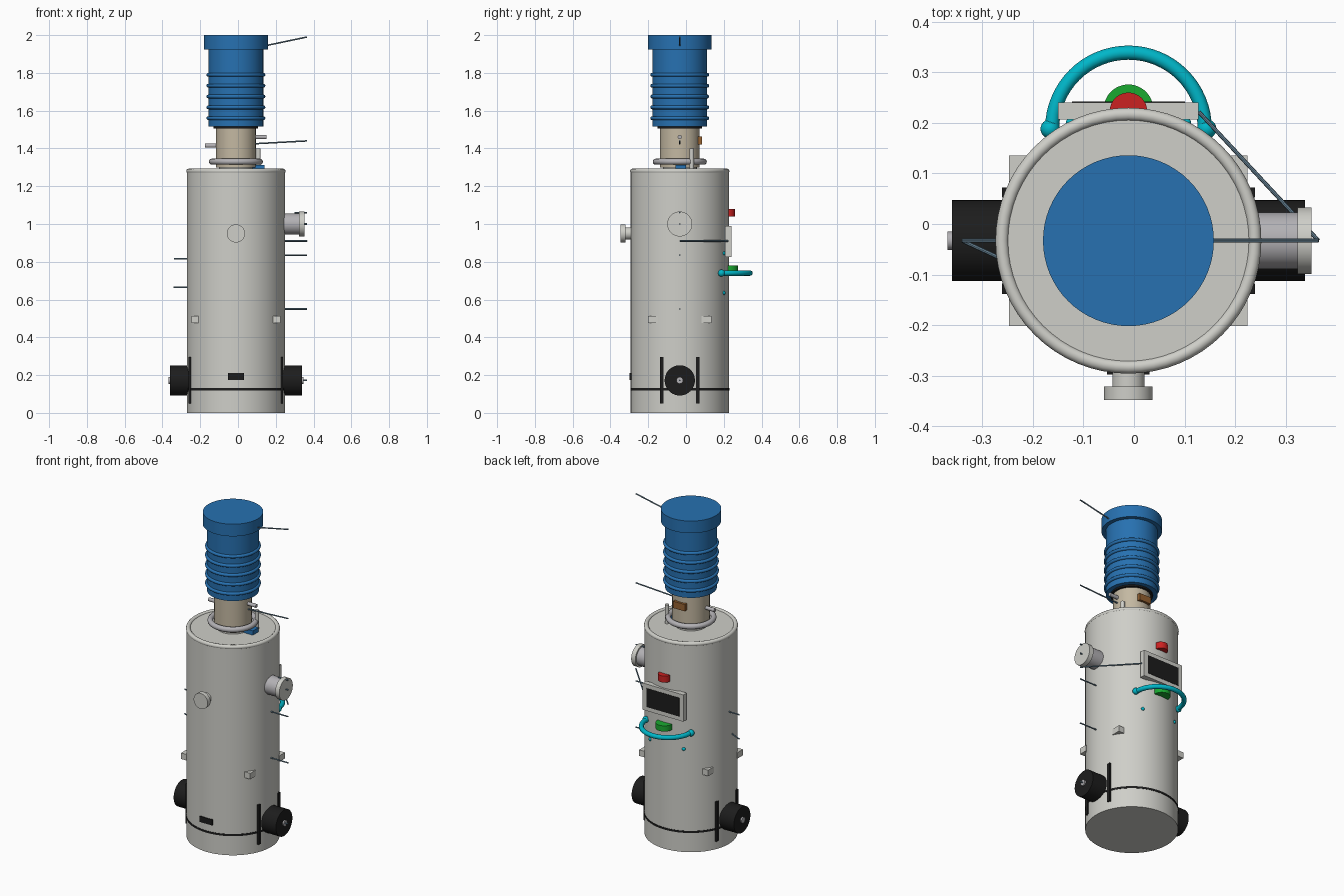
import bpy
from math import pi, sin, cos, radians
from mathutils import Vector

if "Cube" in bpy.data.objects:
    bpy.data.objects.remove(bpy.data.objects["Cube"])

CX, CY = -0.011, -0.033  # axis of the column


def mat(name, r, g, b):
    m = bpy.data.materials.new(name)
    m.diffuse_color = (r, g, b, 1)
    m.use_nodes = True
    m.node_tree.nodes["Principled BSDF"].inputs["Base Color"].default_value = m.diffuse_color
    return m


SHELL = mat("shell", 0.62, 0.62, 0.58)
BLUE = mat("blue", 0.02, 0.165, 0.44)
BEIGE = mat("beige", 0.55, 0.48, 0.36)
BLACK = mat("black", 0.012, 0.012, 0.012)
CYAN = mat("cyan", 0.0, 0.47, 0.58)
RED = mat("red", 0.6, 0.015, 0.015)
GREEN = mat("green", 0.01, 0.4, 0.03)
ORANGE = mat("brown", 0.3, 0.12, 0.03)
METAL = mat("metal", 0.45, 0.44, 0.46)
WIRE = mat("wire", 0.15, 0.25, 0.33)


def finish(name, m, smooth=True):
    o = bpy.context.object
    o.name = name
    if m:
        o.data.materials.append(m)
    if smooth:
        bpy.ops.object.shade_smooth_by_angle(angle=radians(35))
    return o


def rod(name, a, b, r, m, n=48):
    a, b = Vector(a), Vector(b)
    d = b - a
    bpy.ops.mesh.primitive_cylinder_add(vertices=n, radius=r, depth=d.length, location=(a + b) / 2,
                                        rotation=d.to_track_quat('Z', 'Y').to_euler())
    return finish(name, m)


def disc(name, z0, z1, r, m, n=64):
    return rod(name, (CX, CY, z0), (CX, CY, z1), r, m, n)


def ring(name, z, R, r, m):
    bpy.ops.mesh.primitive_torus_add(major_segments=64, minor_segments=12, major_radius=R,
                                     minor_radius=r, location=(CX, CY, z))
    return finish(name, m)


def box(name, x, y, z, m):
    bpy.ops.mesh.primitive_cube_add(size=1, location=[(p[0] + p[1]) / 2 for p in (x, y, z)])
    o = bpy.context.object
    o.scale = [p[1] - p[0] for p in (x, y, z)]
    return finish(name, m, False)


def ball(name, loc, r, m):
    bpy.ops.mesh.primitive_uv_sphere_add(segments=24, ring_count=12, radius=r, location=loc)
    return finish(name, m)


# main body with rounded rim and lower band
disc("body", 0, 1.285, 0.26, SHELL, 96)
ring("body_rim", 1.28, 0.25, 0.013, SHELL)
disc("lower_band", 0.119, 0.131, 0.262, BLACK, 96)

# neck and collar
disc("neck_base", 1.28, 1.31, 0.09, SHELL)
disc("neck", 1.3, 1.515, 0.105, BEIGE)
ring("neck_collar", 1.33, 0.127, 0.016, METAL)
rod("neck_peg_left", (CX - 0.09, CY, 1.415), (-0.175, CY, 1.415), 0.011, METAL, 24)
rod("neck_peg_right", (CX + 0.09, CY, 1.46), (0.15, CY, 1.46), 0.011, METAL, 24)
rod("neck_post", (0.108, 0.03, 1.28), (0.108, 0.03, 1.4), 0.012, SHELL, 24)
box("neck_tag", (CX - 0.04, CX + 0.04), (0.06, 0.085), (1.42, 1.462), ORANGE)
box("top_block", (0.07, 0.14), (-0.055, 0.0), (1.285, 1.312), BLUE)

# ribbed sleeve and cap
disc("sleeve_underside", 1.505, 1.52, 0.118, BLACK)
disc("sleeve", 1.515, 1.93, 0.145, BLUE)
disc("cap", 1.925, 2.0, 0.169, BLUE)
for i in range(5):
    ring(f"sleeve_rib_{i}", 1.56 + i * 0.0575, 0.146, 0.01, BLUE)

# wheels, hubs, mounting bars and corner brackets on both sides
for s, side in ((-1, "left"), (1, "right")):
    X = lambda d: CX + s * d
    rod(f"wheel_{side}", (X(0.25), CY, 0.172), (X(0.349), CY, 0.172), 0.08, BLACK)
    rod(f"wheel_hub_{side}", (X(0.34), CY, 0.172), (X(0.358), CY, 0.172), 0.018, METAL, 24)
    for t, end in ((-1, "front"), (1, "back")):
        yc = CY + t * 0.095
        box(f"mount_bar_{side}_{end}", sorted((X(0.236), X(0.25))), (yc - 0.01, yc + 0.01), (0.05, 0.295), BLACK)
        box(f"bracket_{side}_{end}", sorted((X(0.192), X(0.236))),
            sorted((CY + t * 0.115, CY + t * 0.169)), (0.475, 0.512), SHELL)
    # handle ends and studs
    ball(f"handle_end_{side}", (X(0.155), 0.188, 0.74), 0.019, CYAN)
    for z in (0.635, 0.845):
        ball(f"stud_{side}_{z}", (X(0.114), 0.2, z), 0.01, CYAN)
box("front_slot", (-0.053, 0.031), (-0.298, -0.28), (0.175, 0.21), BLACK)

# side port and front port
rod("side_port_pipe", (0.22, CY, 1.0), (0.33, CY, 1.0), 0.056, METAL)
rod("side_port_flange", (0.323, CY, 1.0), (0.351, CY, 1.0), 0.066, SHELL)
rod("front_port_pipe", (CX, -0.27, 0.95), (CX, -0.325, 0.95), 0.032, SHELL)
rod("front_port_flange", (CX, -0.321, 0.95), (CX, -0.348, 0.95), 0.048, SHELL)

# control panel on the back
box("monitor", (-0.15, 0.128), (0.207, 0.24), (0.825, 0.99), SHELL)
box("screen", (-0.123, 0.101), (0.23, 0.242), (0.85, 0.965), BLACK)
rod("red_button", (CX, 0.223, 1.04), (CX, 0.223, 1.08), 0.037, RED)
rod("green_button", (CX, 0.227, 0.745), (CX, 0.227, 0.78), 0.049, GREEN)

# curved handle
cu = bpy.data.curves.new("handle", 'CURVE')
cu.dimensions = '3D'
cu.bevel_depth = 0.014
cu.bevel_resolution = 4
sp = cu.splines.new('POLY')
sp.points.add(32)
for i, p in enumerate(sp.points):
    a = pi * i / 32
    p.co = (CX + 0.151 * cos(a), 0.188 + 0.151 * sin(a), 0.74, 1)
cu.materials.append(CYAN)
for s in cu.splines:
    s.use_smooth = True
bpy.context.collection.objects.link(bpy.data.objects.new("handle", cu))

# thin pointer wires
WIRES = [((0.15, CY, 1.945), (0.365, CY, 1.99)), ((0.09, CY, 1.425), (0.365, CY, 1.44)),
         ((0.3, CY, 1.06), (0.365, CY, 1.06)), ((0.34, CY, 1.0), (0.365, CY, 1.0)),
         ((0.128, 0.222, 0.91), (0.365, CY, 0.91)), ((0.24, CY, 0.835), (0.365, CY, 0.835)),
         ((0.24, CY, 0.55), (0.365, CY, 0.55)), ((0.34, CY, 0.172), (0.365, CY, 0.172)),
         ((-0.26, CY, 0.815), (-0.34, CY, 0.815)), ((-0.26, -0.07, 0.665), (-0.34, CY, 0.665))]
for i, (a, b) in enumerate(WIRES):
    rod(f"wire_{i}", a, b, 0.004, WIRE, 8)
